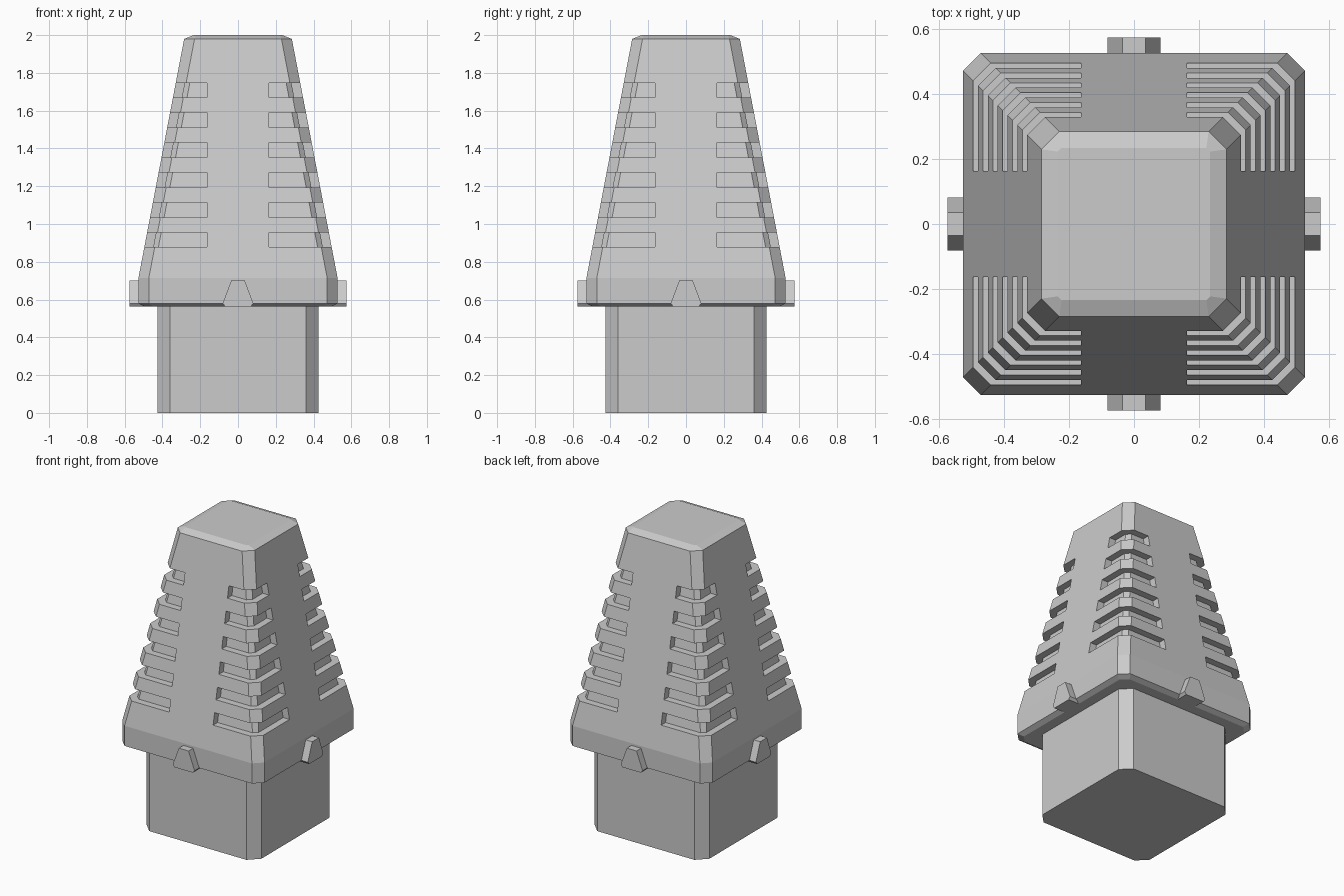
import bpy, bmesh, math
from mathutils import Matrix

if "Cube" in bpy.data.objects:
    bpy.data.objects.remove(bpy.data.objects["Cube"])


def octagon(h, c):
    # square of half-width h with corners cut by c
    return [(h, c - h), (h, h - c), (h - c, h), (c - h, h),
            (-h, h - c), (-h, c - h), (c - h, -h), (h - c, -h)]


def add_loft(bm, rings):
    # rings: list of (outline, z), all with the same point count
    loops = [[bm.verts.new((x, y, z)) for x, y in pts] for pts, z in rings]
    n = len(loops[0])
    bm.faces.new(loops[0][::-1])
    bm.faces.new(loops[-1])
    for a, b in zip(loops, loops[1:]):
        for i in range(n):
            j = (i + 1) % n
            bm.faces.new((a[i], a[j], b[j], b[i]))


def make_object(name, bm):
    bmesh.ops.recalc_face_normals(bm, faces=bm.faces[:])
    me = bpy.data.meshes.new(name)
    bm.to_mesh(me)
    bm.free()
    ob = bpy.data.objects.new(name, me)
    bpy.context.collection.objects.link(ob)
    return ob


def head_half(z):
    # half-width of the tapering head at height z
    return 0.527 + (0.285 - 0.527) * (z - 0.715) / (1.98 - 0.715)


# Base block
bm = bmesh.new()
add_loft(bm, [(octagon(0.425, 0.065), 0), (octagon(0.425, 0.065), 0.565)])
make_object("base_block", bm)

# Tapered head with bevelled rim and top
bm = bmesh.new()
add_loft(bm, [(octagon(0.495, 0.045), 0.563), (octagon(0.527, 0.055), 0.58),
              (octagon(0.527, 0.055), 0.715), (octagon(0.285, 0.055), 1.98),
              (octagon(0.235, 0.012), 2.0)])
head = make_object("tapered_head", bm)

# Corner groove cutter: L-shaped slots that follow the taper
DEPTH, START, OUT = 0.047, 0.163, 0.8
bm = bmesh.new()
for level in range(6):
    z0 = 0.877 + 0.1585 * level
    rings = []
    for z in (z0, z0 + 0.078):
        f = head_half(z) - DEPTH
        c = 0.055 - 0.586 * DEPTH
        rings.append(([(START, OUT), (START, f), (f - c, f), (f, f - c),
                       (f, START), (OUT, START), (OUT, OUT)], z))
    for k in range(4):
        s, co = round(math.sin(k * math.pi / 2)), round(math.cos(k * math.pi / 2))
        add_loft(bm, [([(x * co - y * s, x * s + y * co) for x, y in pts], z)
                      for pts, z in rings])
cutter = make_object("groove_cutter", bm)
cutter.hide_render = True

mod = head.modifiers.new("grooves", 'BOOLEAN')
mod.operation = 'DIFFERENCE'
mod.solver = 'EXACT'
mod.object = cutter
bpy.context.view_layer.objects.active = head
bpy.ops.object.modifier_apply(modifier=mod.name)
bpy.data.objects.remove(cutter)

# Small trapezoid lugs on the four sides of the rim
profile = [(-0.068, 0.563), (0.068, 0.563), (0.081, 0.58),
           (0.036, 0.70), (-0.036, 0.70), (-0.081, 0.58)]
for k, side in enumerate(("front", "right", "back", "left")):
    bm = bmesh.new()
    add_loft(bm, [(profile, 0.495), (profile, 0.575)])
    for v in bm.verts:
        x, z, d = v.co
        v.co = (x, -d, z)
    bmesh.ops.transform(bm, verts=bm.verts[:],
                        matrix=Matrix.Rotation(k * math.pi / 2, 4, 'Z'))
    make_object(side + "_lug", bm)
